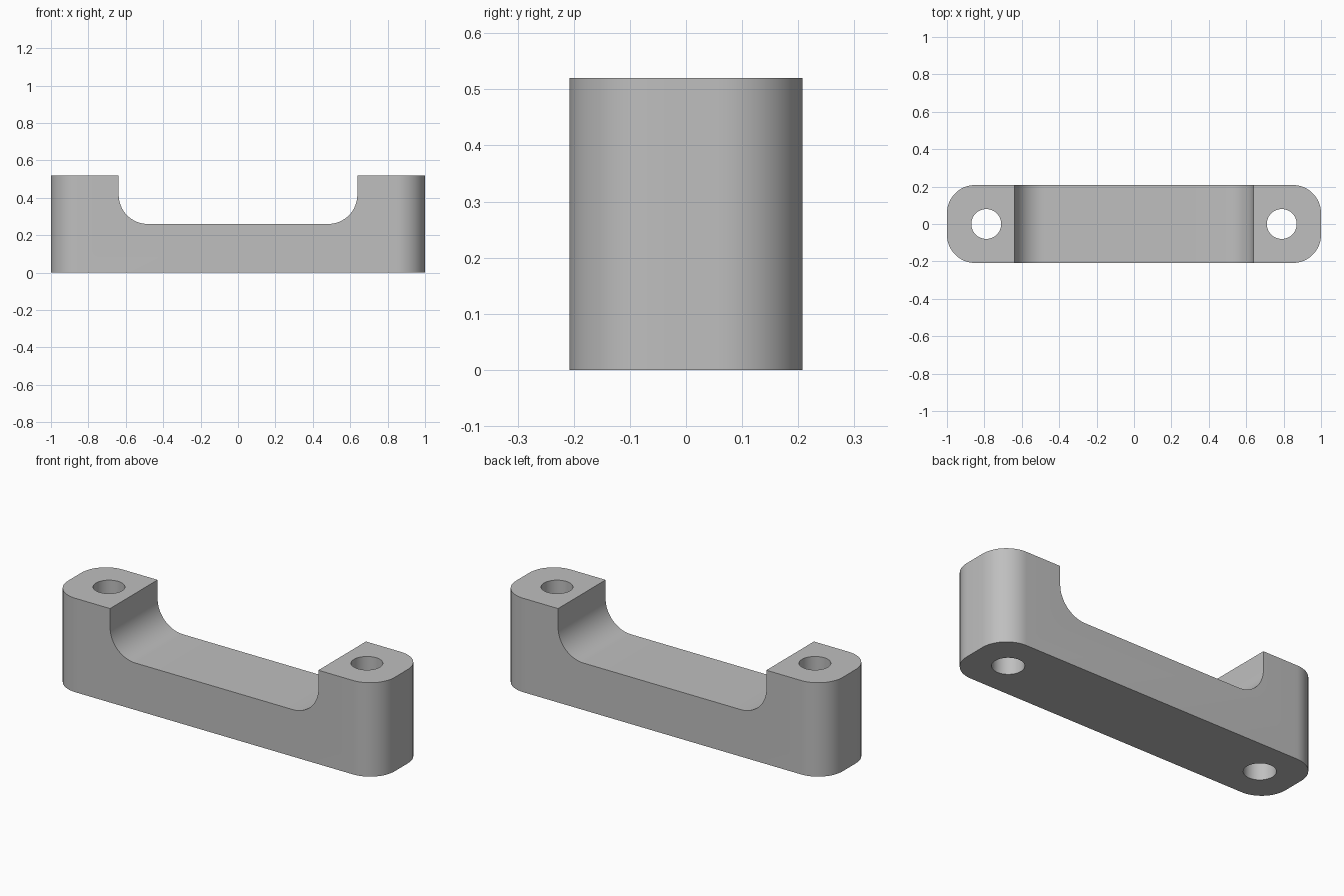
import bpy, bmesh, math
from mathutils import Vector

cube = bpy.data.objects.get("Cube")
if cube:
    bpy.data.objects.remove(cube, do_unlink=True)

LENGTH, DEPTH, HEIGHT = 2.0, 0.416, 0.52
CORNER = 0.15
SADDLE_HALF, SADDLE_Z, FILLET = 0.638, 0.26, 0.156
HOLE_X, HOLE_R = 0.79, 0.08

grey = bpy.data.materials.new("plain grey")
grey.use_nodes = True
colour = (0.52, 0.52, 0.52, 1)
grey.diffuse_color = colour
grey.node_tree.nodes["Principled BSDF"].inputs["Base Color"].default_value = colour


def arc(cx, cy, r, start, end, steps=16):
    angles = [math.radians(start + (end - start) * i / steps) for i in range(steps + 1)]
    return [(cx + r * math.cos(a), cy + r * math.sin(a)) for a in angles]


def prism(name, outline, to_3d, direction):
    """Extrude a closed 2D outline into a solid."""
    bm = bmesh.new()
    face = bm.faces.new([bm.verts.new(to_3d(u, v)) for u, v in outline])
    extruded = bmesh.ops.extrude_face_region(bm, geom=[face])["geom"]
    bmesh.ops.translate(bm, vec=Vector(direction),
                        verts=[g for g in extruded if isinstance(g, bmesh.types.BMVert)])
    bmesh.ops.recalc_face_normals(bm, faces=bm.faces)
    mesh = bpy.data.meshes.new(name)
    bm.to_mesh(mesh)
    bm.free()
    mesh.materials.append(grey)
    obj = bpy.data.objects.new(name, mesh)
    bpy.context.collection.objects.link(obj)
    return obj


# Body: long bar with rounded vertical corners
cx, cy = LENGTH / 2 - CORNER, DEPTH / 2 - CORNER
outline = (arc(cx, cy, CORNER, 0, 90) + arc(-cx, cy, CORNER, 90, 180)
           + arc(-cx, -cy, CORNER, 180, 270) + arc(cx, -cy, CORNER, 270, 360))
body = prism("handle_body", outline, lambda u, v: (u, v, 0), (0, 0, HEIGHT))

# Saddle: wide notch with filleted lower corners
fx, fz = SADDLE_HALF - FILLET, SADDLE_Z + FILLET
notch = ([(SADDLE_HALF, 1), (-SADDLE_HALF, 1)]
         + arc(-fx, fz, FILLET, 180, 270) + arc(fx, fz, FILLET, 270, 360))
cutters = [prism("saddle_cutter", notch, lambda u, v: (u, -0.5, v), (0, 1, 0))]

# Screw holes through both end posts
for side, sign in (("left", 1), ("right", -1)):
    circle = arc(sign * HOLE_X, 0, HOLE_R, 0, 360, 48)[:-1]
    cutters.append(prism(side + "_hole_cutter", circle,
                         lambda u, v: (u, v, -0.2), (0, 0, 1)))

bpy.ops.object.select_all(action="DESELECT")
bpy.context.view_layer.objects.active = body
body.select_set(True)
for cutter in cutters:
    cutter.hide_render = True
    mod = body.modifiers.new(cutter.name, "BOOLEAN")
    mod.operation = "DIFFERENCE"
    mod.solver = "EXACT"
    mod.object = cutter
    bpy.ops.object.modifier_apply(modifier=mod.name)
    bpy.data.objects.remove(cutter, do_unlink=True)

bpy.ops.object.shade_smooth_by_angle(angle=math.radians(30))
